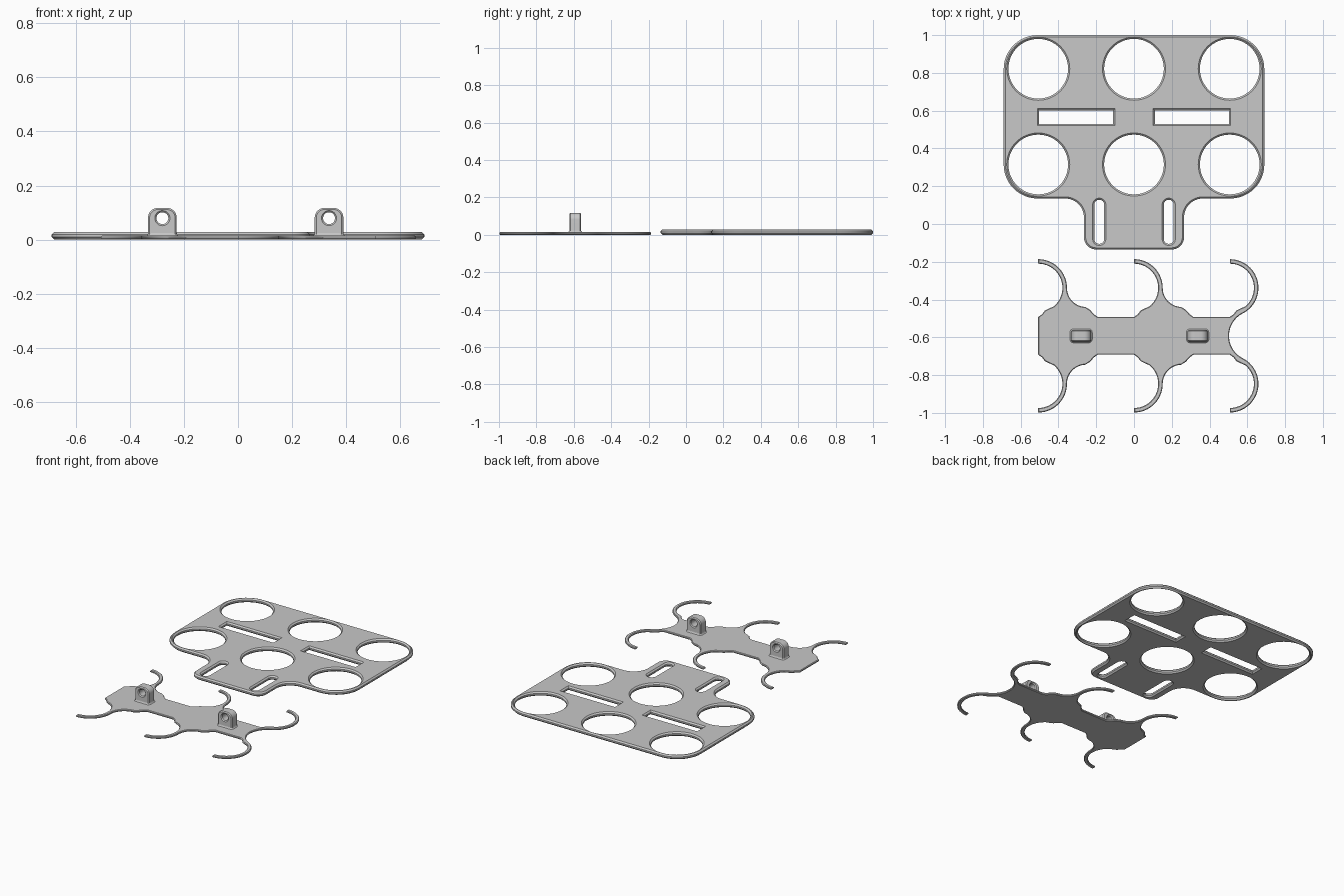
import bpy, bmesh
from math import cos, sin, pi, radians, tan
from mathutils import Vector, Matrix

if "Cube" in bpy.data.objects:
    bpy.data.objects.remove(bpy.data.objects["Cube"])

grey = bpy.data.materials.new("plain grey")
grey.use_nodes = True
grey.diffuse_color = (0.58, 0.58, 0.58, 1)
grey.node_tree.nodes["Principled BSDF"].inputs["Base Color"].default_value = grey.diffuse_color


def arc(cx, cy, r, a0, a1, n=20):
    """Points on an arc, angles in degrees."""
    angles = [radians(a0 + (a1 - a0) * i / n) for i in range(n + 1)]
    return [(cx + r * cos(a), cy + r * sin(a)) for a in angles]


def circle(cx, cy, r, n=64):
    return arc(cx, cy, r, 0, 360, n)[:-1]


def rounded(corners, n=12):
    """Polygon from (x, y, radius) corners with every corner filleted."""
    out = []
    for i, (x, y, r) in enumerate(corners):
        p = Vector((x, y))
        if r == 0:
            out.append((x, y))
            continue
        u = (Vector(corners[i - 1][:2]) - p).normalized()
        v = (Vector(corners[(i + 1) % len(corners)][:2]) - p).normalized()
        half = u.angle(v) / 2
        centre = p + (u + v).normalized() * r / sin(half)
        start = (p + u * r / tan(half) - centre).normalized()
        end = (p + v * r / tan(half) - centre).normalized()
        out += [tuple(centre + start.slerp(end, k / n) * r) for k in range(n + 1)]
    return out


def box(x0, x1, y0, y1, r=0):
    return rounded([(x0, y0, r), (x1, y0, r), (x1, y1, r), (x0, y1, r)])


def slab(name, loops, thickness, chamfer, matrix):
    """Flat part cut from outline loops, chamfered on both faces."""
    curve = bpy.data.curves.new(name + " outline", "CURVE")
    curve.dimensions = "2D"
    curve.fill_mode = "BOTH"
    curve.extrude = thickness / 2 - chamfer
    curve.bevel_depth = chamfer
    curve.bevel_resolution = 0
    curve.offset = -chamfer
    for loop in loops:
        spline = curve.splines.new("POLY")
        spline.points.add(len(loop) - 1)
        for point, (x, y) in zip(spline.points, loop):
            point.co = (x, y, 0, 1)
        spline.use_cyclic_u = True
    temp = bpy.data.objects.new(name + " outline", curve)
    bpy.context.collection.objects.link(temp)
    bpy.context.view_layer.update()
    mesh = bpy.data.meshes.new_from_object(temp.evaluated_get(bpy.context.evaluated_depsgraph_get()))
    bpy.data.objects.remove(temp)
    bm = bmesh.new()
    bm.from_mesh(mesh)
    bmesh.ops.remove_doubles(bm, verts=bm.verts, dist=0.0002)
    bmesh.ops.transform(bm, matrix=matrix, verts=bm.verts)
    bmesh.ops.recalc_face_normals(bm, faces=bm.faces)
    bm.to_mesh(mesh)
    bm.free()
    return finish(name, mesh)


def finish(name, mesh):
    mesh.name = name
    mesh.materials.clear()
    mesh.materials.append(grey)
    obj = bpy.data.objects.new(name, mesh)
    bpy.context.collection.objects.link(obj)
    bpy.ops.object.select_all(action="DESELECT")
    obj.select_set(True)
    bpy.context.view_layer.objects.active = obj
    bpy.ops.object.shade_smooth_by_angle(angle=radians(25))
    return obj


PITCH = 0.507

# Holder plate: rounded rectangle with a tab, six round holes and four slots
side = [(0.265, -0.135, 0.065), (0.265, 0.135, 0.1), (0.69, 0.135, 0.18), (0.69, 1.0, 0.18)]
plate = [rounded(side + [(-x, y, r) for x, y, r in reversed(side)])]
for x in (-PITCH, 0, PITCH):
    for y in (0.315, 0.822):
        plate.append(circle(x, y, 0.158))
for s in (-1, 1):
    xs = sorted((s * 0.11, s * 0.502))
    plate.append(box(xs[0], xs[1], 0.53, 0.602))
    plate.append(box(s * 0.184 - 0.026, s * 0.184 + 0.026, -0.105, 0.128, 0.0255))
slab("holder_plate", plate, 0.028, 0.009, Matrix.Translation((0, 0, 0.014)))

# Clip: upper edge with three hooked arms, mirrored for the lower edge
MID, ARM_Y = -0.592, -0.338
edge = []
for cx in (-PITCH, 0, PITCH):
    edge += [(cx, -0.492), (cx + 0.02, -0.478), (cx + 0.035, -0.458), (cx + 0.055, -0.448)]
    edge += arc(cx, ARM_Y, 0.128, -50, 90)
    if cx < PITCH:
        edge += arc(cx, ARM_Y, 0.152, 90, 0)
        edge += arc(cx + 0.253, ARM_Y, 0.101, 188, 268, 14)
        edge += [(cx + 0.275, -0.455), (cx + 0.295, -0.478), (cx + 0.315, -0.492)]
    else:
        edge += arc(cx, ARM_Y, 0.152, 90, -62)
        edge += arc(0.636, MID, 0.133, 120, 179, 14)
clip = edge + [(x, 2 * MID - y) for x, y in reversed(edge)]
slab("clip_body", [clip], 0.014, 0.004, Matrix.Translation((0, 0, 0.007)))

# Lugs: upright eyelets with a flared foot on the clip
for x, name in ((-0.28, "right"), (0.337, "left")):
    outline = rounded([(-0.053, 0.005, 0), (0.053, 0.005, 0), (0.053, 0.117, 0.036), (-0.053, 0.117, 0.036)])
    upright = Matrix.Translation((x, MID, 0)) @ Matrix.Rotation(pi / 2, 4, "X")
    slab(name + "_lug", [outline, circle(0, 0.079, 0.022, 32)], 0.062, 0.006, upright)
    bm = bmesh.new()
    rings = []
    for grow, z in ((0.009, 0.012), (0.003, 0.018), (0, 0.027)):
        w, d = 0.052 + grow, 0.03 + grow
        rings.append([bm.verts.new((x + px, MID + py, z)) for px, py in box(-w, w, -d, d, 0.012 + grow)])
    for low, high in zip(rings, rings[1:]):
        for i in range(len(low)):
            bm.faces.new((low[i - 1], low[i], high[i], high[i - 1]))
    mesh = bpy.data.meshes.new(name + "_lug_foot")
    bm.to_mesh(mesh)
    bm.free()
    finish(name + "_lug_foot", mesh)
